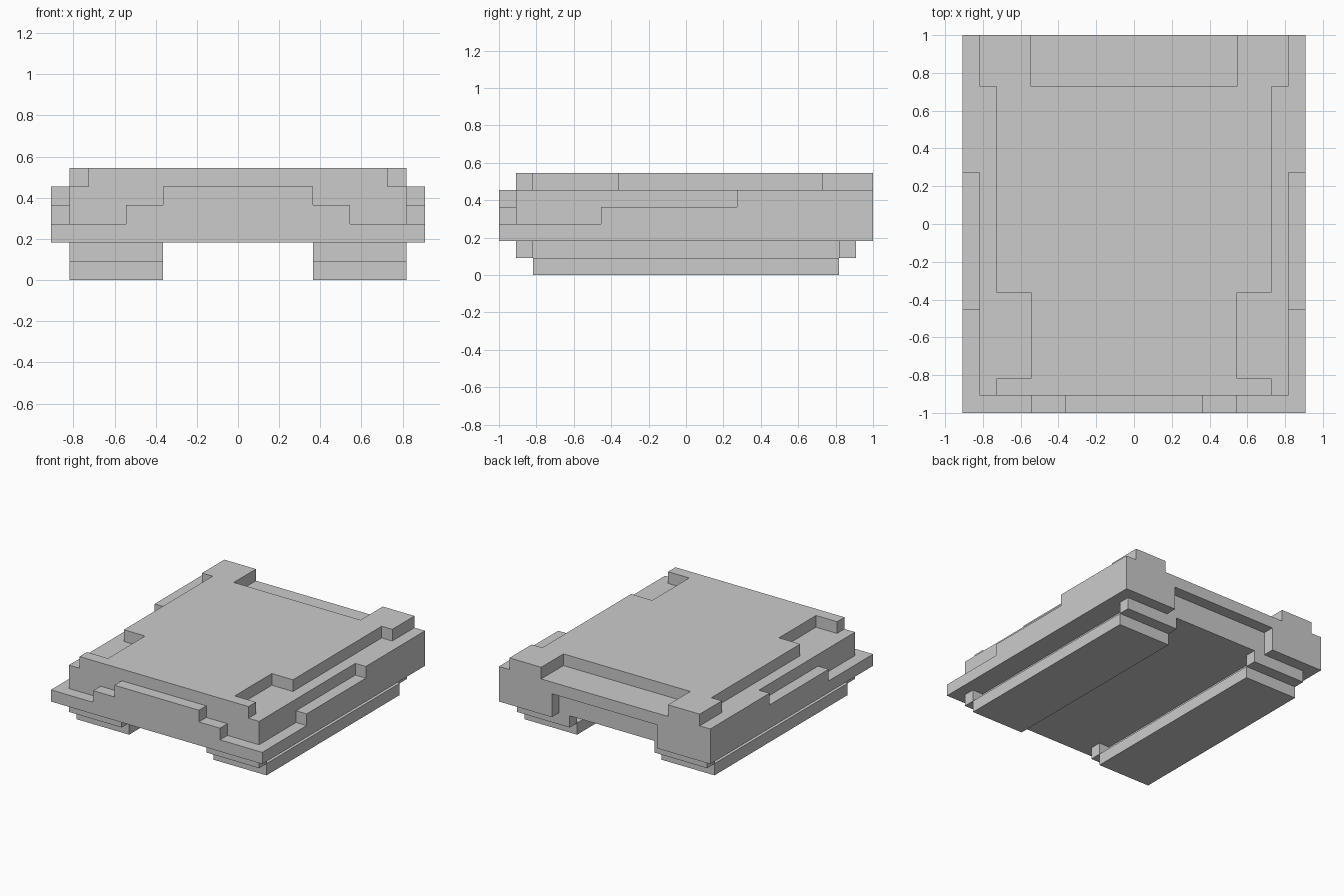
import bpy, bmesh, math
from mathutils import Vector

if "Cube" in bpy.data.objects:
    bpy.data.objects.remove(bpy.data.objects["Cube"])

U = 1 / 11  # one block of the grid the model is built on


def prism(name, pts, axis, a, b):
    """Extrude a closed profile (in block units) along an axis from a to b."""
    def place(p, d):
        co = list(p)
        co.insert("xyz".index(axis), d)
        return Vector(co) * U
    bm = bmesh.new()
    face = bm.faces.new([bm.verts.new(place(p, a)) for p in pts])
    ext = bmesh.ops.extrude_face_region(bm, geom=[face])["geom"]
    shift = place((0, 0), b - a)
    bmesh.ops.translate(bm, vec=shift, verts=[g for g in ext if isinstance(g, bmesh.types.BMVert)])
    bmesh.ops.recalc_face_normals(bm, faces=bm.faces)
    mesh = bpy.data.meshes.new(name)
    bm.to_mesh(mesh)
    bm.free()
    obj = bpy.data.objects.new(name, mesh)
    bpy.context.collection.objects.link(obj)
    return obj


def box(name, x0, x1, y0, y1, z0, z1):
    return prism(name, [(x0, y0), (x1, y0), (x1, y1), (x0, y1)], "z", z0, z1)


def mirrored(pts):
    """Complete a right-hand half outline with its left-hand reflection."""
    return pts + [(-x, y) for x, y in reversed(pts)]


def combine(target, other, operation):
    mod = target.modifiers.new(operation, "BOOLEAN")
    mod.operation, mod.solver, mod.object = operation, "EXACT", other
    bpy.context.view_layer.objects.active = target
    bpy.ops.object.modifier_apply(modifier=mod.name)
    bpy.data.objects.remove(other)


def clean(obj):
    bm = bmesh.new()
    bm.from_mesh(obj.data)
    bmesh.ops.remove_doubles(bm, verts=bm.verts, dist=1e-4)
    bmesh.ops.dissolve_limit(bm, angle_limit=math.radians(1), verts=bm.verts, edges=bm.edges)
    bm.to_mesh(obj.data)
    bm.free()


# Main slab
body = box("body", -9, 9, -10, 11, 2, 5)

# Stepped side skirts, rising towards the back
side = [(-10, 2), (11, 2), (11, 5), (3, 5), (3, 4), (-5, 4), (-5, 3), (-10, 3)]
for s in (1, -1):
    combine(body, prism("side_skirt", side, "x", 8 * s, 10 * s), "UNION")

# Stepped front skirt, highest in the middle
front = mirrored([(10, 2), (10, 3), (6, 3), (6, 4), (4, 4), (4, 5)])
combine(body, prism("front_skirt", front, "y", -11, -9), "UNION")

# Raised top plate with side notches and an open back
top = mirrored([(8, -10), (8, -9), (6, -9), (6, -4), (8, -4), (8, 8),
                (9, 8), (9, 11), (6, 11), (6, 8)])
combine(body, prism("top_plate", top, "z", 4, 6), "UNION")

# Shallow recess under the back edge
combine(body, box("back_recess", -5, 5, 10, 12, 1, 4), "DIFFERENCE")
clean(body)

# Runner feet: ground pad, narrower web and wide end blocks, mirrored left
foot = box("runner_feet", 4, 9, -9, 9, 0, 1)
web = [(4, -10), (9, -10), (9, -9), (8, -9), (8, 9), (9, 9), (9, 10),
       (4, 10), (4, 9), (5, 9), (5, -9), (4, -9)]
combine(foot, prism("runner_web", web, "z", 1, 2), "UNION")
clean(foot)
foot.modifiers.new("Mirror", "MIRROR")
